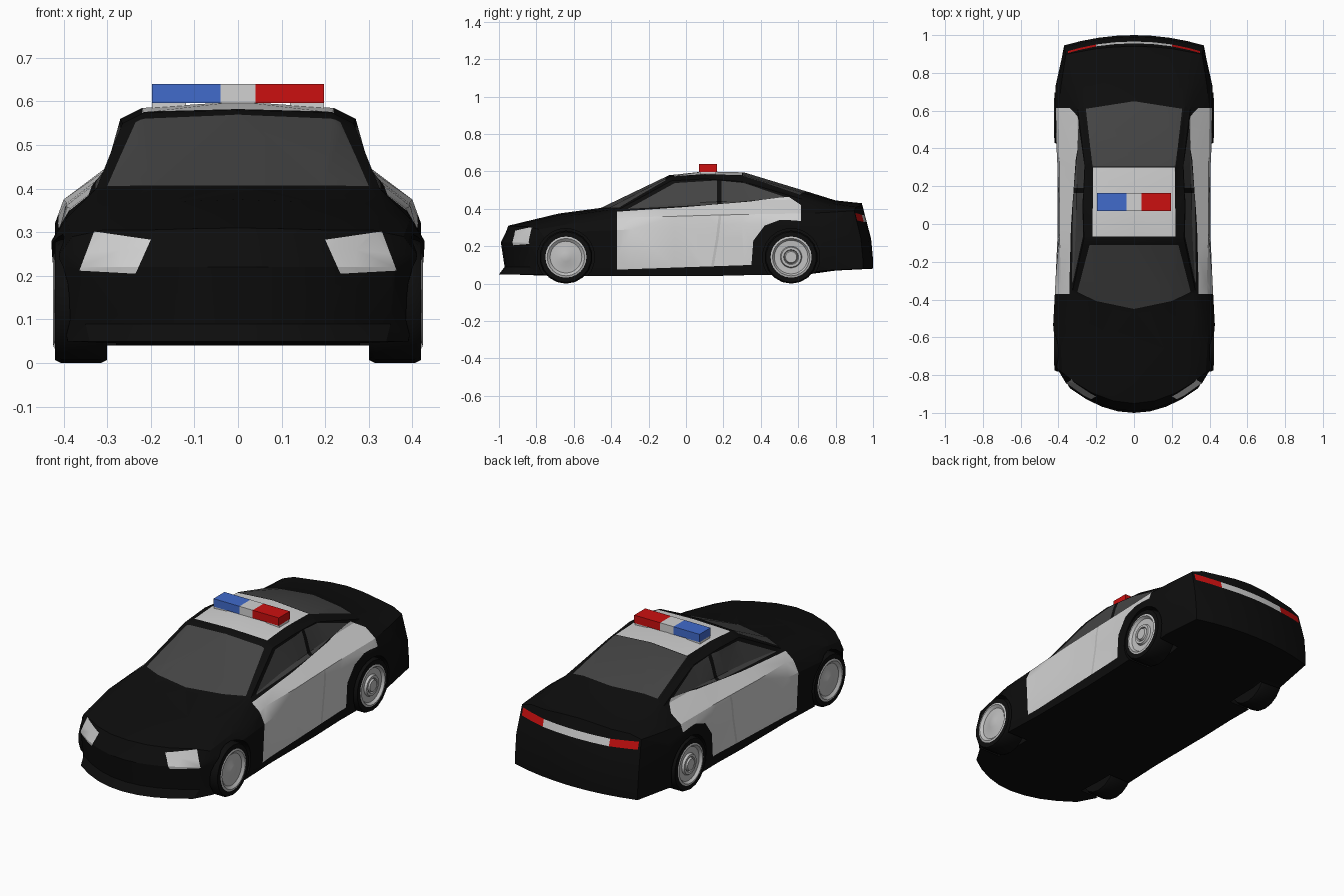
import bpy, bmesh, math
from mathutils import Vector

if "Cube" in bpy.data.objects:
    bpy.data.objects.remove(bpy.data.objects["Cube"])


def material(name, *rgb):
    m = bpy.data.materials.new(name)
    m.use_nodes = True
    m.diffuse_color = (*rgb, 1)
    shader = m.node_tree.nodes["Principled BSDF"]
    shader.inputs["Base Color"].default_value = (*rgb, 1)
    shader.inputs["Roughness"].default_value = 0.6
    return m


black = material("black paint", .004, .004, .004)
white = material("white paint", .64, .64, .64)
glass = material("dark glass", .058, .058, .058)
red = material("red lamp", .6, .005, .005)
blue = material("blue lamp", .052, .145, .6)
silver = material("silver", .52, .52, .52)
PALETTE = [black, white, glass, red, blue, silver]


def finish(name, bm, mats, angle=30):
    mesh = bpy.data.meshes.new(name)
    bm.to_mesh(mesh)
    bm.free()
    for m in mats:
        mesh.materials.append(m)
    ob = bpy.data.objects.new(name, mesh)
    bpy.context.collection.objects.link(ob)
    activate(ob)
    if angle:
        bpy.ops.object.shade_smooth_by_angle(angle=math.radians(angle))
    return ob


def activate(ob):
    bpy.ops.object.select_all(action='DESELECT')
    ob.select_set(True)
    bpy.context.view_layer.objects.active = ob


def sheet(bm, rows):
    """Quads between neighbouring rows of points."""
    grid = [[bm.verts.new(p) for p in row] for row in rows]
    for a, b in zip(grid, grid[1:]):
        for i in range(len(a) - 1):
            bm.faces.new((a[i], a[i + 1], b[i + 1], b[i]))


def box(name, lo, hi, mat):
    bm = bmesh.new()
    bmesh.ops.create_cube(bm, size=1)
    for v in bm.verts:
        v.co = [l + (h - l) * (c + .5) for l, h, c in zip(lo, hi, v.co)]
    return finish(name, bm, [mat], 0)


def lathe(name, profile, centre, side, mat, sides=18):
    """Revolve (radius, x) points about a sideways axle."""
    bm = bmesh.new()
    turns = [2 * math.pi * i / sides for i in range(sides + 1)]
    sheet(bm, [[(side * x, centre[0] + r * math.sin(t), centre[1] + r * math.cos(t))
                for t in turns] for r, x in profile])
    bmesh.ops.remove_doubles(bm, verts=bm.verts, dist=1e-5)
    bmesh.ops.recalc_face_normals(bm, faces=bm.faces)
    return finish(name, bm, [mat])


def paint(bm, axis, sign, outline, mat, threshold=.15):
    """Cut a convex outline into the faces looking along an axis and colour it."""
    u, v = [i for i in range(3) if i != axis]
    low = [min(p[k] for p in outline) for k in (0, 1)]
    high = [max(p[k] for p in outline) for k in (0, 1)]

    def facing():
        bm.normal_update()
        found = []
        for f in bm.faces:
            us, vs = [w.co[u] for w in f.verts], [w.co[v] for w in f.verts]
            if (f.normal[axis] * sign > threshold and min(us) < high[0] and max(us) > low[0]
                    and min(vs) < high[1] and max(vs) > low[1]):
                found.append(f)
        return found

    middle = [sum(p[k] for p in outline) / len(outline) for k in (0, 1)]
    planes = []
    for p, q in zip(outline, outline[1:] + outline[:1]):
        co, no = Vector(), Vector()
        co[u], co[v] = p
        no[u], no[v] = q[1] - p[1], p[0] - q[0]
        inward = (middle[0] - p[0]) * no[u] + (middle[1] - p[1]) * no[v]
        planes.append((co, no.normalized() * (1 if inward > 0 else -1)))
    for co, no in planes:
        faces = facing()
        geom = faces + list({e for f in faces for e in f.edges}) + list({w for f in faces for w in f.verts})
        bmesh.ops.bisect_plane(bm, geom=geom, dist=1e-5, plane_co=co, plane_no=no)
    for f in facing():
        if all((f.calc_center_median() - co).dot(no) > 0 for co, no in planes):
            f.material_index = PALETTE.index(mat)


# Body rails, nose to tail: centre y, bow towards the sides, lean with height
station_y = [-1, -.95, -.68, -.455, -.09, .1, .31, .655, .8, 1]
bow = [.2, .2, .14, .17, .03, 0, -.01, -.06, -.07, -.07]
lean = [.5, 0, 0, 0, 0, 0, 0, 0, 0, -.26]
floor_x = [.34, .39, .41, .4, .4, .4, .4, .41, .4, .37]
floor_z = [.05, .05, .04, .04, .04, .04, .045, .05, .07, .08]
sill_x = [.35, .4, .42, .405, .405, .405, .405, .415, .41, .37]
sill_z = [.09] * 8 + [.11, .13]
side_x = [.36, .41, .428, .415, .4, .4, .405, .42, .415, .37]
side_z = [.22, .25, .28, .29, .3, .31, .32, .32, .3, .24]
shoulder_x = [.35, .38, .395, .385, .395, .395, .395, .4, .385, .36]
shoulder_z = [.25, .29, .33, .355, .36, .365, .37, .375, .38, .39]
belt_x = [.27, .31, .33, .325, .31, .305, .3, .3, .32, .3]
belt_z = [.26, .305, .355, .4, .425, .435, .445, .45, .42, .41]
pillar_x = [.18, .22, .27, .31, .265, .27, .26, .27, .25, .2]
pillar_z = [.26, .305, .365, .402, .55, .56, .545, .465, .43, .415]
rim_x = [.09, .11, .16, .2, .215, .22, .215, .18, .15, .1]
rim_z = [.265, .308, .37, .403, .575, .585, .58, .48, .44, .425]
crown_z = [.27, .31, .375, .405, .58, .6, .595, .49, .445, .43]
COLUMNS = [1, .75, .5, .25, 0]


def place(s, x, z):
    return (x, station_y[s] + bow[s] * (x / .42) ** 2 + lean[s] * max(0, z - .2), z)


def sill_point(s, f):
    x, y, z = place(s, sill_x[s] * f, sill_z[s])
    return (x, y + (.03 if s == 0 else 0), z)


def section(s):
    under = [place(s, floor_x[s] * f, floor_z[s]) for f in reversed(COLUMNS)]
    upper = [(side_x, side_z), (shoulder_x, shoulder_z), (belt_x, belt_z),
             (pillar_x, pillar_z), (rim_x, rim_z)]
    return (under + [sill_point(s, 1)] + [place(s, xs[s], zs[s]) for xs, zs in upper]
            + [place(s, 0, crown_z[s])])


# Half body with nose and tail panels
bm = bmesh.new()
rings = [section(s) for s in range(len(station_y))]
sheet(bm, rings)
for s in (0, len(rings) - 1):
    sheet(bm, [rings[s][4::-1], [sill_point(s, f) for f in COLUMNS],
               [place(s, side_x[s] * f, side_z[s]) for f in COLUMNS], rings[s][7:]])
bmesh.ops.remove_doubles(bm, verts=bm.verts, dist=1e-4)
bmesh.ops.triangulate(bm, faces=bm.faces)
bmesh.ops.recalc_face_normals(bm, faces=bm.faces)
if max(bm.faces, key=lambda f: f.calc_center_median().z).normal.z < 0:
    bmesh.ops.reverse_faces(bm, faces=bm.faces)

# White doors and rear quarter: (y, bottom z, top z), then the door seam
door_line = [(-.37, .075, .385), (0, .088, .41), (.35, .1, .44), (.36, .23, .442),
             (.42, .31, .45), (.5, .34, .46), (.55, .34, .464), (.615, .335, .42)]
for (y0, a0, b0), (y1, a1, b1) in zip(door_line, door_line[1:]):
    paint(bm, 0, 1, [(y0, a0), (y1, a1), (y1, b1), (y0, b0)], white)
for y0, z0, y1, z1 in [(.135, .095, .16, .24), (.16, .24, .175, .365)]:
    paint(bm, 0, 1, [(y0, z0), (y0 + .014, z0), (y1 + .014, z1), (y1, z1)], silver)
# Side windows, windscreen, rear window, roof panel
paint(bm, 0, 1, [(-.31, .4), (.165, .425), (.165, .552), (-.06, .538)], glass)
paint(bm, 0, 1, [(.19, .428), (.53, .463), (.31, .538), (.19, .55)], glass)
paint(bm, 2, 1, [(0, -.45), (.2, -.408), (.3, -.36), (.235, -.11), (0, -.11)], glass)
paint(bm, 2, 1, [(0, .305), (.22, .305), (.255, .61), (0, .65)], glass)
paint(bm, 2, 1, [(0, -.065), (.22, -.065), (.216, .3), (0, .3)], white)
# Headlights and tail lights
paint(bm, 1, -1, [(.2, .283), (.33, .302), (.364, .212), (.235, .205)], white)
paint(bm, 1, 1, [(.2, .33), (.35, .338), (.35, .378), (.2, .368)], red, .3)
paint(bm, 1, 1, [(0, .33), (.2, .33), (.2, .368), (0, .368)], white, .3)

body = finish("car_body", bm, PALETTE, 0)
mirror = body.modifiers.new("mirror", 'MIRROR')
mirror.use_clip = True
bpy.ops.object.modifier_apply(modifier=mirror.name)

# Wheels and their arches
AXLES = {"front": (-.642, .142), "rear": (.562, .142)}
tyre = [(.105, .3), (.135, .3), (.142, .315), (.142, .405), (.135, .42), (.108, .42), (.104, .4)]
rims = {"front": [(.11, .421), (.1, .424), (.085, .412), (.05, .414), (.025, .422), (0, .424)],
        "rear": [(.11, .421), (.1, .424), (.09, .41), (.058, .408), (.053, .42), (.04, .42),
                 (.036, .412), (.03, .424), (0, .424)]}
for end, centre in AXLES.items():
    for label, side in (("left", 1), ("right", -1)):
        cutter = lathe("arch_cutter", [(0, .28), (.153, .28), (.153, .5), (0, .5)],
                       centre, side, black, 24)
        cutter.hide_render = True
        activate(body)
        cut = body.modifiers.new("arch", 'BOOLEAN')
        cut.operation, cut.solver, cut.object = 'DIFFERENCE', 'EXACT', cutter
        bpy.ops.object.modifier_apply(modifier=cut.name)
        bpy.data.objects.remove(cutter)
        lathe(f"{end}_{label}_tyre", [(0, .3)] + tyre, centre, side, black)
        lathe(f"{end}_{label}_rim", rims[end], centre, side, silver, 24)
activate(body)
bpy.ops.object.shade_smooth_by_angle(angle=math.radians(25))

# Roof light bar on two feet
for name, x0, x1, mat in [("blue_light", -.197, -.04, blue), ("light_bar_centre", -.04, .04, white),
                          ("red_light", .04, .197, red)]:
    box(name, (x0, .07, .597), (x1, .165, .64), mat)
for label, x in (("left", .158), ("right", -.158)):
    box(label + "_light_foot", (x - .039, .075, .575), (x + .039, .16, .598), white)
